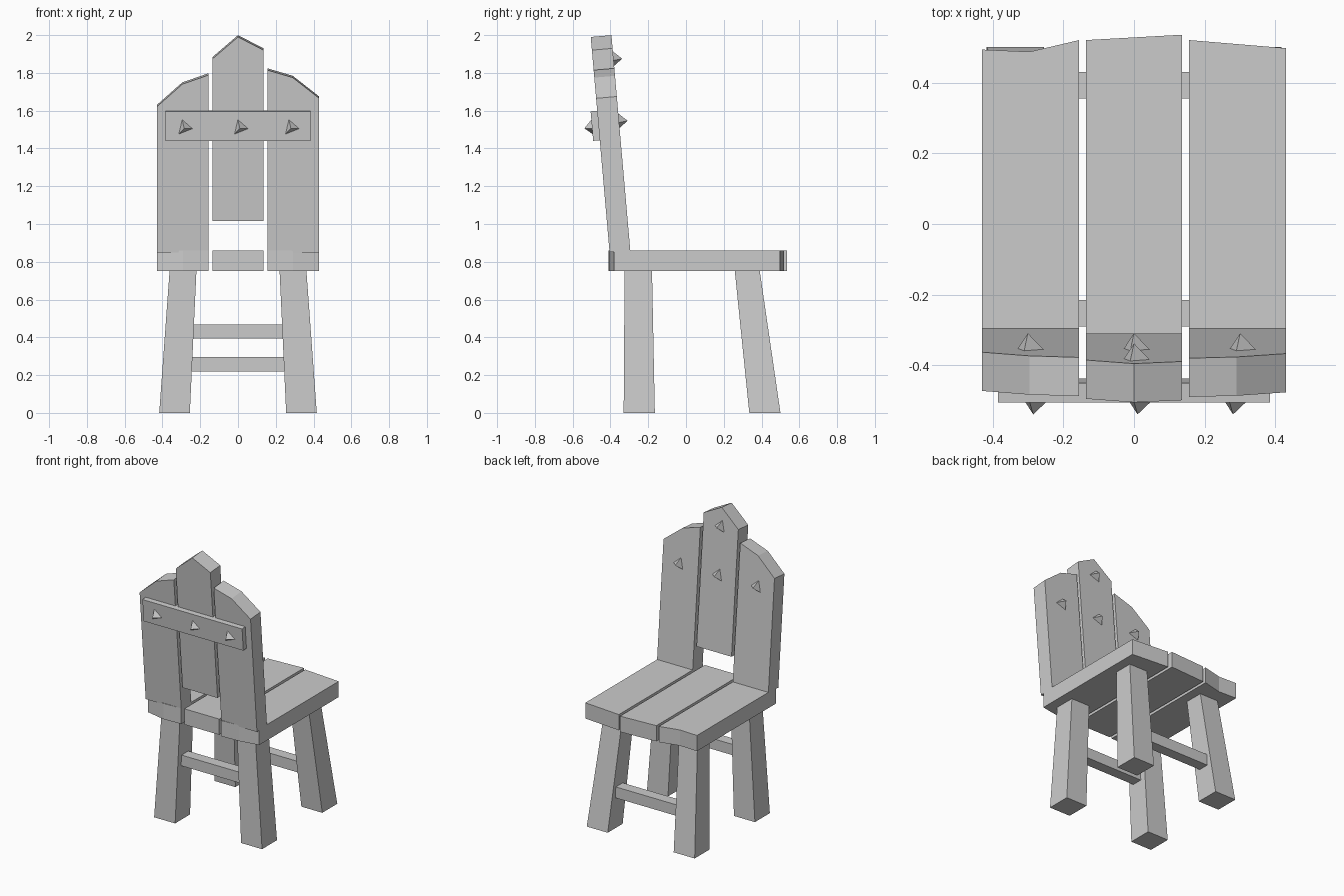
import bpy, bmesh, math
from mathutils import Matrix, Vector

if "Cube" in bpy.data.objects:
    bpy.data.objects.remove(bpy.data.objects["Cube"])

# frame of the reclined backrest: local y = outward from its seat-side face, local z = up the plank
LEAN = Matrix.Translation((0, -0.295, 0.86)) @ Matrix.Rotation(math.radians(5), 4, 'X')


def loft(name, a, b, matrix=Matrix()):
    """Solid between two matching polygon loops (b may be a single tip point)."""
    bm = bmesh.new()
    va = [bm.verts.new(matrix @ Vector(p)) for p in a]
    vb = [bm.verts.new(matrix @ Vector(p)) for p in b]
    n = len(va)
    bm.faces.new(va)
    if len(vb) > 1:
        bm.faces.new(vb)
    for i in range(n):
        j = (i + 1) % n
        if len(vb) > 1:
            bm.faces.new((va[i], va[j], vb[j], vb[i]))
        else:
            bm.faces.new((va[i], va[j], vb[0]))
    bmesh.ops.recalc_face_normals(bm, faces=bm.faces)
    mesh = bpy.data.meshes.new(name)
    bm.to_mesh(mesh)
    bm.free()
    obj = bpy.data.objects.new(name, mesh)
    bpy.context.collection.objects.link(obj)
    return obj


def rect(x0, x1, y0, y1, z):
    return [(x0, y0, z), (x1, y0, z), (x1, y1, z), (x0, y1, z)]


# seat planks with roughly cut ends
seat_planks = {
    "left": [(-.43, -.38), (-.29, -.41), (-.155, -.405), (-.155, .52), (-.295, .487), (-.43, .493)],
    "middle": [(-.135, -.40), (.135, -.40), (.135, .535), (-.135, .52)],
    "right": [(.155, -.41), (.29, -.405), (.43, -.38), (.43, .497), (.155, .52)],
}
for side, outline in seat_planks.items():
    loft(f"seat_plank_{side}", [(x, y, .75) for x, y in outline],
         [(x, y, .86) for x, y in outline])

# backrest planks with angled tops
back_planks = {
    "left": [(-.43, 0), (-.155, 0), (-.155, .942), (-.295, .893), (-.43, .773)],
    "middle": [(-.135, .165), (.135, .165), (.135, 1.074), (0, 1.144), (-.135, 1.028)],
    "right": [(.155, 0), (.43, 0), (.43, .818), (.29, .928), (.155, .968)],
}
for side, outline in back_planks.items():
    loft(f"back_plank_{side}", [(x, 0, h) for x, h in outline],
         [(x, -.11, h) for x, h in outline], LEAN)

# bar joining the backrest planks
loft("back_bar", rect(-.385, .385, -.145, -.09, .595), rect(-.385, .385, -.145, -.09, .752), LEAN)


# three-sided nails poking out of the bar and the planks
def nail(name, x, y, h, length):
    base = [(x + .045 * math.cos(math.radians(a)), y, h + .045 * math.sin(math.radians(a)))
            for a in (104, 230, -7)]
    loft(name, base, [(x, y + length, h)], LEAN)


for i, x in enumerate((-.285, .01, .28)):
    nail(f"bar_nail_{i}", x, -.144, .665, -.042)
for i, (x, h) in enumerate(((-.3, .685), (0, .685), (.3, .685), (0, 1.015))):
    nail(f"plank_nail_{i}", x, -.001, h, .047)

# splayed, tapered legs
for side, s in (("left", -1), ("right", 1)):
    loft(f"front_leg_{side}", rect(s * .255, s * .417, .335, .50, 0),
         rect(s * .22, s * .362, .258, .39, .755))
    loft(f"back_leg_{side}", rect(s * .255, s * .417, -.33, -.165, 0),
         rect(s * .22, s * .362, -.325, -.18, .755))

# stretchers between the legs
loft("front_stretcher", rect(-.27, .27, .355, .43, .22), rect(-.27, .27, .355, .43, .297))
loft("back_stretcher", rect(-.27, .27, -.29, -.215, .393), rect(-.27, .27, -.29, -.215, .468))
